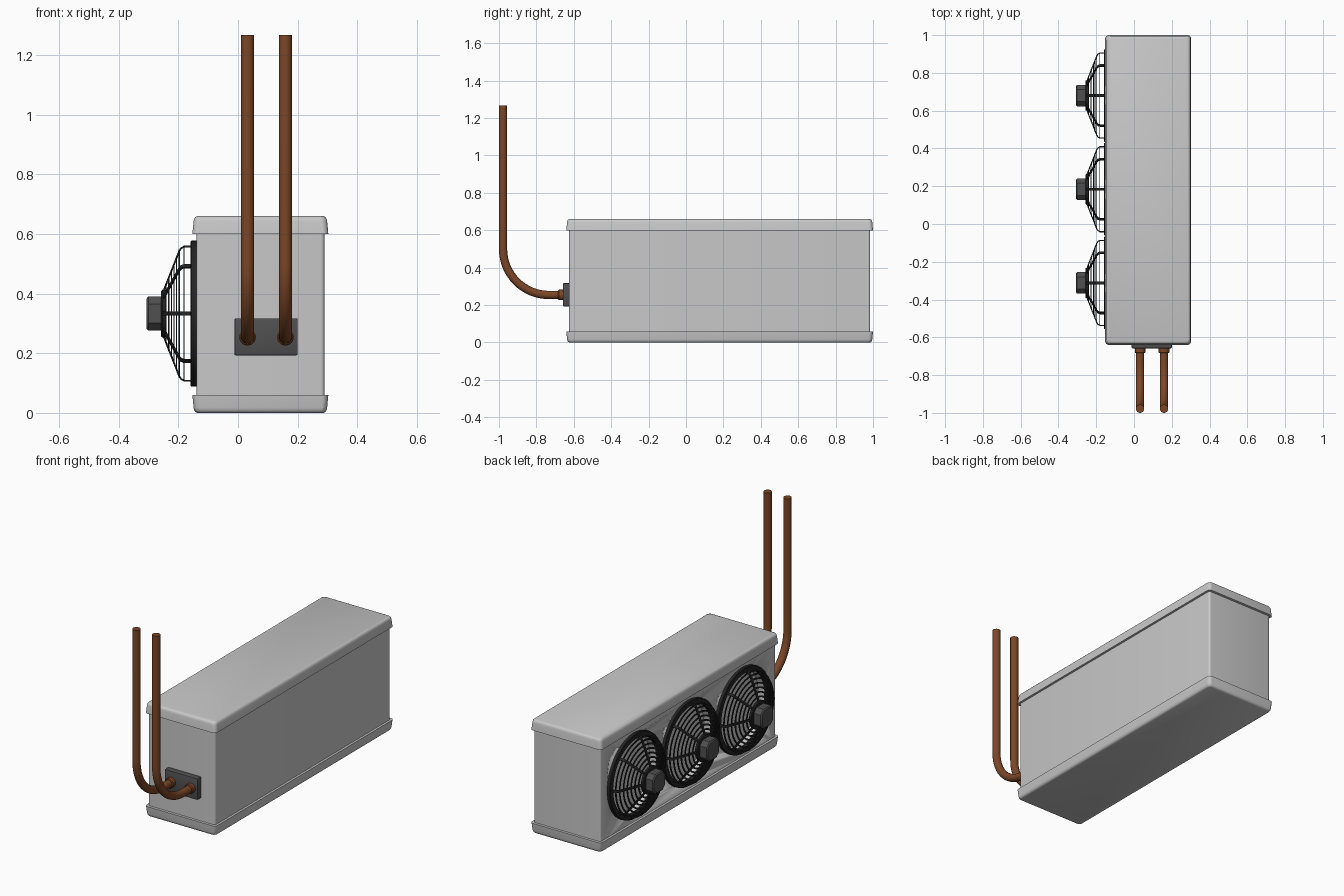
import bpy, bmesh, math
from mathutils import Vector

if "Cube" in bpy.data.objects:
    bpy.data.objects.remove(bpy.data.objects["Cube"])


def material(name, rgb):
    m = bpy.data.materials.new(name)
    m.diffuse_color = (*rgb, 1)
    m.use_nodes = True
    m.node_tree.nodes["Principled BSDF"].inputs["Base Color"].default_value = m.diffuse_color
    return m


METAL = material("light grey metal", (0.58, 0.58, 0.58))
DARK = material("dark grey plastic", (0.08, 0.08, 0.08))
BLACK = material("black grille", (0.018, 0.018, 0.018))
COPPER = material("copper brown", (0.20, 0.062, 0.02))


def finish(bm, name, mat, angle=35):
    bmesh.ops.recalc_face_normals(bm, faces=bm.faces[:])
    me = bpy.data.meshes.new(name)
    bm.to_mesh(me)
    bm.free()
    me.materials.append(mat)
    me.shade_smooth()
    me.set_sharp_from_angle(angle=math.radians(angle))
    ob = bpy.data.objects.new(name, me)
    bpy.context.collection.objects.link(ob)
    return ob


def bridge(bm, rings, close=False):
    n = len(rings[0])
    pairs = list(zip(rings, rings[1:])) + ([(rings[-1], rings[0])] if close else [])
    for a, b in pairs:
        for i in range(n):
            j = (i + 1) % n
            bm.faces.new((a[i], a[j], b[j], b[i]))
    if not close:
        bm.faces.new(rings[0])
        bm.faces.new(rings[-1])


def rounded_loft(name, cx, cy, hx, hy, r, layers, mat):
    """Stack of rounded rectangles; layers are (z, inset)."""
    bm = bmesh.new()
    rings = []
    for z, inset in layers:
        ring = []
        for k, (sx, sy) in enumerate([(1, 1), (-1, 1), (-1, -1), (1, -1)]):
            for s in range(6):
                a = math.pi / 2 * (k + s / 5)
                ring.append(bm.verts.new((cx + sx * (hx - inset - r) + r * math.cos(a),
                                          cy + sy * (hy - inset - r) + r * math.sin(a), z)))
        rings.append(ring)
    bridge(bm, rings)
    return finish(bm, name, mat)


def lathe_x(bm, cy, cz, profile, close, seg=48):
    """Revolve (x, radius) points about an axis along x."""
    rings = []
    for x, r in profile:
        rings.append([bm.verts.new((x, cy + r * math.cos(2 * math.pi * i / seg),
                                    cz + r * math.sin(2 * math.pi * i / seg))) for i in range(seg)])
    bridge(bm, rings, close)


def box(name, lo, hi, bevel, mat, seg=2):
    bm = bmesh.new()
    bmesh.ops.create_cube(bm, size=1)
    lo, hi = Vector(lo), Vector(hi)
    for v in bm.verts:
        v.co = (lo + hi) / 2 + v.co * (hi - lo)
    bmesh.ops.bevel(bm, geom=bm.edges[:], offset=bevel, segments=seg, profile=0.5, affect='EDGES')
    return finish(bm, name, mat)


FAN_Y = (0.68, 0.184, -0.312)
FAN_Z = 0.333

# Cabinet body with a shallow round recess behind each fan
body = rounded_loft("cabinet_body", 0.075, 0.18, 0.215, 0.805, 0.012,
                    [(0.03, 0), (0.63, 0)], METAL)
bm = bmesh.new()
for y in FAN_Y:
    lathe_x(bm, y, FAN_Z, [(-0.2, 0.222), (-0.09, 0.222)], False)
cutter = finish(bm, "fan_recess_cutter", METAL)
cutter.hide_render = True
cutter.hide_viewport = True
cut = body.modifiers.new("recesses", 'BOOLEAN')
cut.operation = 'DIFFERENCE'
cut.solver = 'EXACT'
cut.object = cutter

# Lid and base tray, mirror images of each other
tray = [(0.0, 0.016), (0.003, 0.010), (0.009, 0.006), (0.018, 0.004), (0.06, 0.0)]
rounded_loft("base_tray", 0.075, 0.18, 0.228, 0.82, 0.02, tray, METAL)
rounded_loft("lid", 0.075, 0.18, 0.228, 0.82, 0.02,
             [(0.66 - z, i) for z, i in tray], METAL)

# Fans
guard = [(-0.252, 0.07), (-0.197, 0.210), (-0.191, 0.219), (-0.181, 0.225), (-0.145, 0.225)]
for n, y in enumerate(FAN_Y, 1):
    # mounting ring
    bm = bmesh.new()
    lathe_x(bm, y, FAN_Z, [(-0.135, 0.245), (-0.156, 0.245), (-0.159, 0.242),
                           (-0.159, 0.216), (-0.135, 0.216)], True)
    finish(bm, f"fan_ring_{n}", BLACK)

    # concentric guard wires along the cone, and one on the rim
    bm = bmesh.new()
    wires = [(-0.252 + 0.055 * t, 0.07 + 0.14 * t) for t in (0.2, 0.36, 0.52, 0.68, 0.84, 1.0)]
    for x, r in wires + [(-0.181, 0.223)]:
        lathe_x(bm, y, FAN_Z, [(x - 0.002, r - 0.0045), (x + 0.002, r - 0.0045),
                               (x + 0.002, r + 0.0045), (x - 0.002, r + 0.0045)], True)
    finish(bm, f"guard_wires_{n}", BLACK)

    # eight bent flat ribs
    bm = bmesh.new()
    for k in range(8):
        a = k * math.pi / 4
        radial = Vector((0, math.cos(a), math.sin(a)))
        side = Vector((0, -math.sin(a), math.cos(a))) * 0.007
        rings = []
        for i, (x, r) in enumerate(guard):
            p0, p1 = guard[max(i - 1, 0)], guard[min(i + 1, len(guard) - 1)]
            d = Vector((p1[0] - p0[0], p1[1] - p0[1])).normalized() * 0.003
            off = Vector((-d.y, 0, 0)) + radial * d.x
            c = Vector((x, y, FAN_Z)) + radial * r
            rings.append([bm.verts.new(c + p) for p in
                          (side + off, side - off, -side - off, -side + off)])
        bridge(bm, rings)
    finish(bm, f"guard_ribs_{n}", BLACK)

    # hub disc and chamfered motor housing
    bm = bmesh.new()
    lathe_x(bm, y, FAN_Z, [(-0.258, 0.076), (-0.254, 0.08), (-0.242, 0.08)], False, 32)
    finish(bm, f"hub_disc_{n}", BLACK)

    bm = bmesh.new()
    rings = []
    for x, s in ((-0.25, 1), (-0.301, 1), (-0.307, 0.88)):
        h, c = 0.057 * s, 0.032 * s
        rings.append([bm.verts.new((x, y + u, FAN_Z + v)) for u, v in
                      ((h, -c), (h, c), (c, h), (-c, h), (-h, c), (-h, -c), (-c, -h), (c, -h))])
    bridge(bm, rings)
    finish(bm, f"motor_housing_{n}", DARK)

# Pipe connection plate on the front end
box("pipe_plate", (-0.012, -0.658, 0.193), (0.2, -0.615, 0.317), 0.004, DARK)

# Two copper pipes: out of the plate, quarter bend, then straight up
PIPE_Z, PIPE_Y, BEND = 0.254, -0.978, 0.245
for n, x in enumerate((0.032, 0.159), 1):
    path = [(x, -0.64, PIPE_Z)]
    for i in range(17):
        a = math.pi / 2 * i / 16
        path.append((x, PIPE_Y + BEND - BEND * math.sin(a), PIPE_Z + BEND - BEND * math.cos(a)))
    path.append((x, PIPE_Y, 1.267))
    bm = bmesh.new()
    rings = []
    for i, p in enumerate(path):
        a = math.pi / 2 * min(max(i - 1, 0), 16) / 16
        up = Vector((0, math.sin(a), math.cos(a)))
        rings.append([bm.verts.new(Vector(p) + 0.022 * (Vector((1, 0, 0)) * math.cos(t) + up * math.sin(t)))
                      for t in [2 * math.pi * k / 24 for k in range(24)]])
    bridge(bm, rings)
    finish(bm, f"pipe_{n}", COPPER)

    # collar where the pipe meets the plate
    bm = bmesh.new()
    rings = [[bm.verts.new((x + r * math.cos(2 * math.pi * k / 24), yy,
                            PIPE_Z + r * math.sin(2 * math.pi * k / 24))) for k in range(24)]
             for yy, r in ((-0.65, 0.028), (-0.679, 0.028), (-0.684, 0.024))]
    bridge(bm, rings)
    finish(bm, f"pipe_collar_{n}", COPPER)
